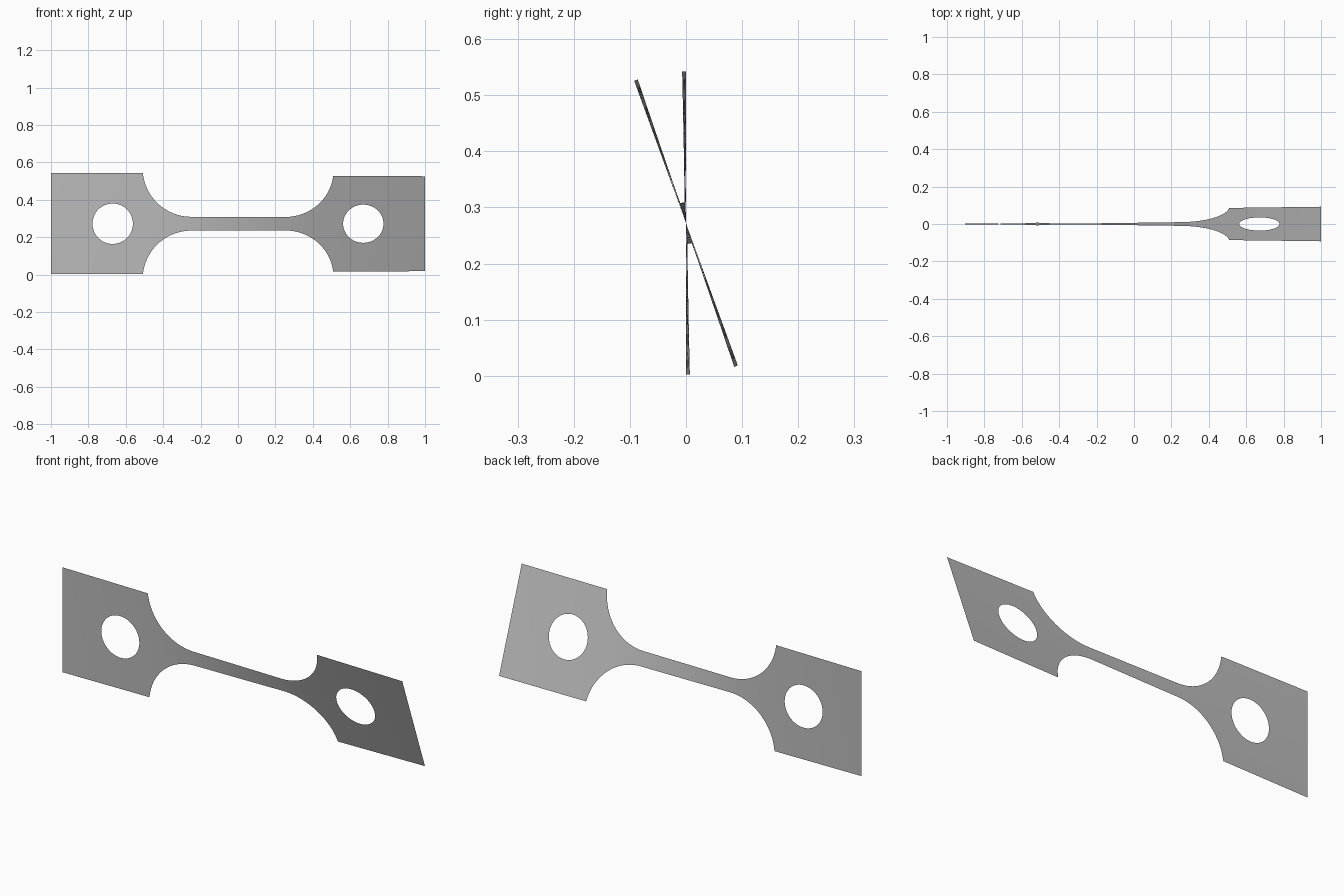
import bpy, bmesh, math

cube = bpy.data.objects.get("Cube")
if cube:
    bpy.data.objects.remove(cube, do_unlink=True)

HALF, NECK, RAD = 0.27, 0.037, 0.26      # pad and neck half heights, fillet radius
FILLET_X, PAD_X = 0.25, 0.509            # where fillets start and end
HOLE_X, HOLE_R = 0.67, 0.108
MID_Z, TWIST = 0.272, math.radians(20)
ROWS, STEPS = 16, 400


def half_height(x):
    d = abs(x) - FILLET_X
    if d <= 0:
        return NECK
    if abs(x) >= PAD_X:
        return HALF
    return NECK + RAD - math.sqrt(RAD * RAD - d * d)


# Twist builds up fastest where the strip is narrow
total = [0.0]
for i in range(STEPS):
    total.append(total[-1] + 1 / half_height(-1 + 2 * (i + 0.5) / STEPS))


def angle(x):
    f = min(max((x + 1) / 2 * STEPS, 0), STEPS)
    i = min(int(f), STEPS - 1)
    return TWIST * (total[i] + (total[i + 1] - total[i]) * (f - i)) / total[-1]


bm = bmesh.new()


def point(x, w):
    a = angle(x)
    return bm.verts.new((x, -w * math.sin(a), MID_Z + w * math.cos(a)))


def skin(loops):
    for a, b in zip(loops, loops[1:]):
        for i in range(len(a) - 1):
            bm.faces.new((a[i], b[i], b[i + 1], a[i + 1]))


# Neck with its rounded fillets
arc = [FILLET_X + RAD * math.sin(math.radians(84.3) * k / 20) for k in range(1, 20)] + [PAD_X]
flat = [FILLET_X * k / 8 for k in range(-8, 9)]
columns = [-x for x in reversed(arc)] + flat + arc
skin([[point(x, half_height(x) * (2 * r / ROWS - 1)) for r in range(ROWS + 1)]
      for x in columns])

# End pads, each a rectangle joined to a round hole by rings
for side in (-1, 1):
    lo, hi = sorted((side, side * PAD_X))
    corners = [(lo, -HALF), (hi, -HALF), (hi, HALF), (lo, HALF)]
    outline = []
    for (x0, w0), (x1, w1) in zip(corners, corners[1:] + corners[:1]):
        outline += [(x0 + (x1 - x0) * k / ROWS, w0 + (w1 - w0) * k / ROWS)
                    for k in range(ROWS)]
    rings = []
    for t in (1, 0.75, 0.5, 0.25, 0):
        ring = []
        for k, (x, w) in enumerate(outline):
            a = math.tau * k / len(outline) - math.pi * 0.75
            hx, hw = side * HOLE_X + HOLE_R * math.cos(a), HOLE_R * math.sin(a)
            ring.append(point(hx + (x - hx) * t, hw + (w - hw) * t))
        rings.append(ring + ring[:1])
    skin(rings)

bmesh.ops.remove_doubles(bm, verts=bm.verts[:], dist=0.0005)
bmesh.ops.recalc_face_normals(bm, faces=bm.faces[:])
if sum(f.normal.y * f.calc_area() for f in bm.faces) > 0:
    bmesh.ops.reverse_faces(bm, faces=bm.faces[:])

mesh = bpy.data.meshes.new("twisted_strip")
bm.to_mesh(mesh)
bm.free()
strip = bpy.data.objects.new("twisted_strip", mesh)
bpy.context.collection.objects.link(strip)

# Plain grey metal
grey = bpy.data.materials.new("grey")
grey.use_nodes = True
colour = (0.5, 0.5, 0.5, 1)
grey.diffuse_color = colour
grey.node_tree.nodes["Principled BSDF"].inputs["Base Color"].default_value = colour
mesh.materials.append(grey)

bpy.context.view_layer.objects.active = strip
strip.select_set(True)
bpy.ops.object.shade_smooth_by_angle(angle=math.radians(30))
